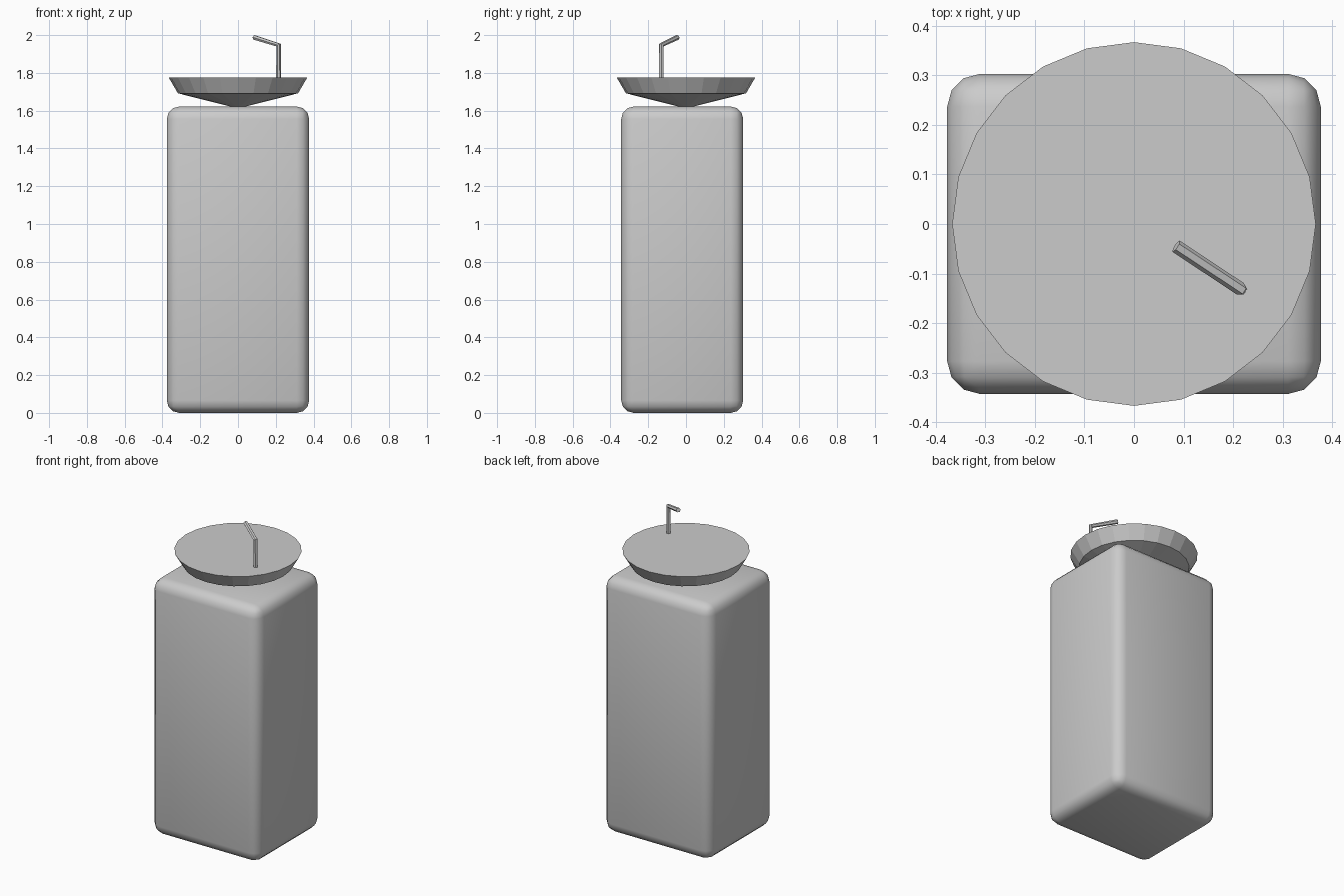
import bpy
import bmesh
import math

cube = bpy.data.objects.get("Cube")
if cube:
    bpy.data.objects.remove(cube, do_unlink=True)

grey = bpy.data.materials.new("plain grey")
grey.use_nodes = True
colour = (0.6, 0.6, 0.6, 1)
grey.diffuse_color = colour
grey.node_tree.nodes["Principled BSDF"].inputs["Base Color"].default_value = colour


def add_object(name, data):
    obj = bpy.data.objects.new(name, data)
    bpy.context.collection.objects.link(obj)
    data.materials.append(grey)
    return obj


# Pedestal: tall box with rounded edges, smooth shaded
bm = bmesh.new()
bmesh.ops.create_cube(bm, size=1)
bmesh.ops.scale(bm, vec=(0.754, 0.646, 1.622), verts=bm.verts)
bmesh.ops.translate(bm, vec=(0, -0.02, 0.811), verts=bm.verts)
bmesh.ops.bevel(bm, geom=bm.edges[:], offset=0.066, segments=3,
                profile=0.5, affect='EDGES')
for face in bm.faces:
    face.smooth = True
mesh = bpy.data.meshes.new("pedestal")
bm.to_mesh(mesh)
bm.free()
add_object("pedestal", mesh)

# Basin: flat top, flared rim and shallow cone underneath
SIDES = 24
bm = bmesh.new()
rings = []
for radius, z in ((0.367, 1.776), (0.318, 1.692)):
    angles = [math.tau * i / SIDES for i in range(SIDES)]
    rings.append([bm.verts.new((radius * math.cos(a), radius * math.sin(a), z))
                  for a in angles])
tip = bm.verts.new((0, 0, 1.612))
top, low = rings
bm.faces.new(top)
for i in range(SIDES):
    j = (i + 1) % SIDES
    bm.faces.new((low[i], low[j], top[j], top[i]))
    bm.faces.new((tip, low[j], low[i]))
bmesh.ops.recalc_face_normals(bm, faces=bm.faces)
mesh = bpy.data.meshes.new("basin")
bm.to_mesh(mesh)
bm.free()
add_object("basin", mesh)

# Tap: six-sided bent pipe, upright then sloping up over the basin
curve = bpy.data.curves.new("tap", 'CURVE')
curve.dimensions = '3D'
curve.bevel_depth = 0.0135
curve.bevel_resolution = 1
curve.use_fill_caps = True
path = curve.splines.new('POLY')
path.points.add(2)
for point, co in zip(path.points, ((0.215, -0.131, 1.74),
                                   (0.215, -0.131, 1.947),
                                   (0.085, -0.045, 1.988))):
    point.co = (*co, 1)
path.use_smooth = False
add_object("tap", curve)
